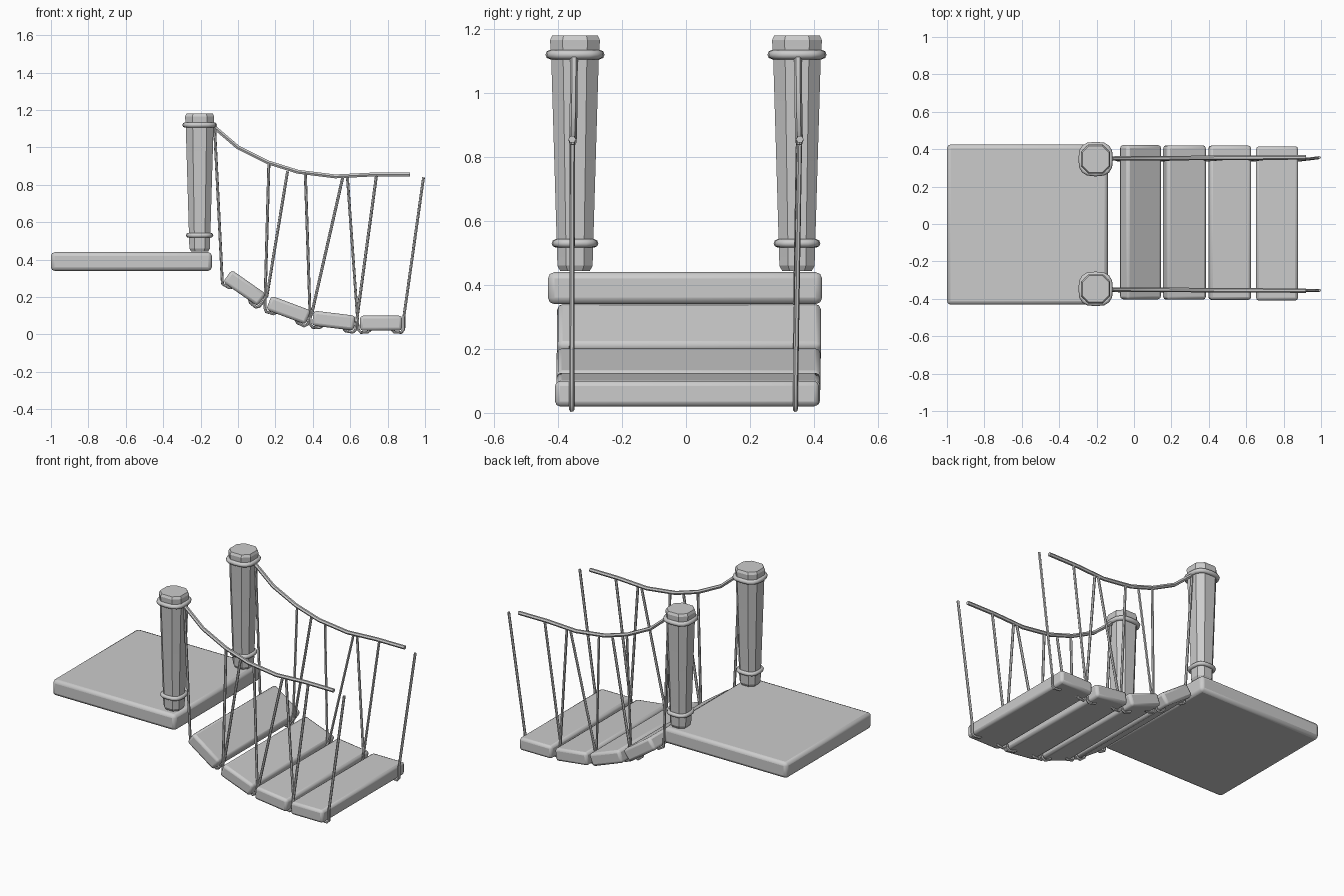
import bpy, bmesh
from math import sin, cos, radians, pi, copysign

if "Cube" in bpy.data.objects:
    bpy.data.objects.remove(bpy.data.objects["Cube"])


def smooth(obj, angle=35):
    bpy.ops.object.select_all(action='DESELECT')
    obj.select_set(True)
    bpy.context.view_layer.objects.active = obj
    bpy.ops.object.shade_smooth_by_angle(angle=radians(angle))


def slab(name, loc, size, bevel, tilt=0.0):
    bpy.ops.mesh.primitive_cube_add(size=1, location=loc)
    obj = bpy.context.object
    obj.name = name
    obj.scale = size
    bpy.ops.object.transform_apply(location=False, rotation=False, scale=True)
    obj.rotation_euler.y = radians(tilt)
    mod = obj.modifiers.new("rounded_edges", 'BEVEL')
    mod.width = bevel
    mod.segments = 2
    smooth(obj)
    return obj


def rope(name, points, radius, cyclic=False, res=1):
    cu = bpy.data.curves.new(name, 'CURVE')
    cu.dimensions = '3D'
    cu.bevel_depth = radius
    cu.bevel_resolution = res
    cu.use_fill_caps = True
    sp = cu.splines.new('POLY')
    sp.points.add(len(points) - 1)
    for p, co in zip(sp.points, points):
        p.co = (*co, 1)
    sp.use_cyclic_u = cyclic
    obj = bpy.data.objects.new(name, cu)
    bpy.context.collection.objects.link(obj)
    bpy.ops.object.select_all(action='DESELECT')
    obj.select_set(True)
    bpy.context.view_layer.objects.active = obj
    bpy.ops.object.convert(target='MESH')
    smooth(bpy.context.object, 50)


def post(name, x, y):
    # tapered square post with chamfered corners
    profile = [(0.443, 0.046), (0.46, 0.055), (1.10, 0.074), (1.165, 0.078), (1.18, 0.071)]
    corners = [(1, -.5), (1, .5), (.5, 1), (-.5, 1), (-1, .5), (-1, -.5), (-.5, -1), (.5, -1)]
    bm = bmesh.new()
    rings = [[bm.verts.new((x + a * h, y + b * h, z)) for a, b in corners] for z, h in profile]
    for lo, hi in zip(rings, rings[1:]):
        for i in range(8):
            j = (i + 1) % 8
            bm.faces.new((lo[i], lo[j], hi[j], hi[i]))
    bm.faces.new(rings[0][::-1])
    bm.faces.new(rings[-1])
    me = bpy.data.meshes.new(name)
    bm.to_mesh(me)
    bm.free()
    obj = bpy.data.objects.new(name, me)
    bpy.context.collection.objects.link(obj)
    smooth(obj, 25)


def squircle(x, y, z, r, n=16):
    def f(v):
        return copysign(abs(v) ** (2 / 3), v)
    return [(x + r * f(cos(2 * pi * i / n)), y + r * f(sin(2 * pi * i / n)), z) for i in range(n)]


# landing platform
slab("platform", (-0.57, -0.003, 0.39), (0.86, 0.857, 0.10), 0.02)

# planks: centre x, centre z, tilt, y centre, rope tops left and right
planks = [
    (0.035, 0.248, 35, 0.010, (-0.125, 1.10), (0.265, 0.872)),
    (0.270, 0.130, 20.5, 0.008, (0.165, 0.912), (0.560, 0.84)),
    (0.512, 0.074, 7, 0.007, (0.360, 0.862), (0.740, 0.848)),
    (0.765, 0.060, 0, 0.003, (0.585, 0.84), (0.992, 0.84)),
]
for i, (cx, cz, tilt, cy, _, _) in enumerate(planks, 1):
    slab(f"plank_{i}", (cx, cy, cz), (0.225, 0.825, 0.08), 0.016, tilt)

# half of the sling path around a plank, in plank space
sling = [(0.122, 0.035), (0.122, -0.034), (0.108, -0.050), (0.07, -0.047), (0.04, -0.02)]

for side, s in (("front", -1), ("back", 1)):
    # post with its two rope bindings
    px, py = -0.205, 0.347 * s
    post(f"{side}_post", px, py)
    rope(f"{side}_upper_binding", squircle(px, py, 1.12, 0.078), 0.0145, True, 2)
    rope(f"{side}_lower_binding", squircle(px, py, 0.53, 0.060), 0.013, True, 2)

    # sagging hand rope
    rail = [(-0.135, 1.115), (0, 1.0), (0.16, 0.92), (0.32, 0.87),
            (0.52, 0.845), (0.72, 0.855), (0.92, 0.855)]
    rope(f"{side}_hand_rope", [(x, s * (0.350 + 0.006 * i / 6), z)
                               for i, (x, z) in enumerate(rail)], 0.012)

    # slings that hang each plank from the hand rope
    low = -0.357 if s < 0 else 0.342
    for i, (cx, cz, tilt, _, left, right) in enumerate(planks, 1):
        c, n = cos(radians(tilt)), sin(radians(tilt))
        half_l = [(-x, z) for x, z in sling[1:]]
        path = half_l + sling[::-1]
        pts = [(cx + x * c + z * n, low, cz - x * n + z * c) for x, z in path]
        pts = [(left[0], s * 0.355, left[1])] + pts + [(right[0], s * 0.355, right[1])]
        rope(f"{side}_sling_{i}", pts, 0.008)
